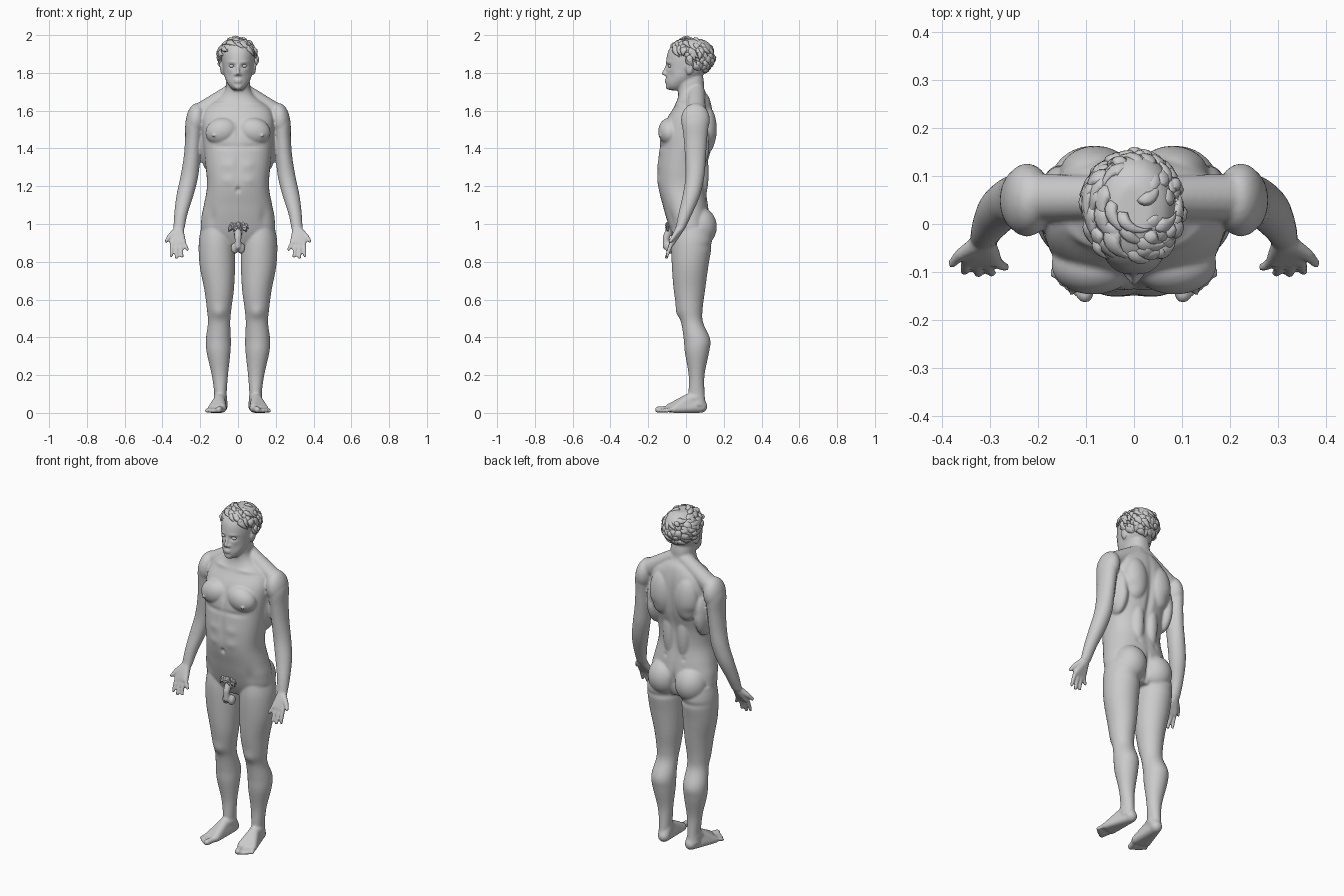
import bpy, bmesh, math, random
from mathutils import Vector, Matrix

random.seed(4)
cube = bpy.data.objects.get("Cube")
if cube:
    bpy.data.objects.remove(cube, do_unlink=True)

skin = bpy.data.materials.new("plain grey")
skin.use_nodes = True
GREY = (0.6, 0.6, 0.6, 1)
skin.diffuse_color = GREY
skin.node_tree.nodes["Principled BSDF"].inputs["Base Color"].default_value = GREY


def finish(bm, name):
    bmesh.ops.recalc_face_normals(bm, faces=bm.faces)
    mesh = bpy.data.meshes.new(name)
    bm.to_mesh(mesh)
    bm.free()
    mesh.materials.append(skin)
    for p in mesh.polygons:
        p.use_smooth = True
    ob = bpy.data.objects.new(name, mesh)
    bpy.context.collection.objects.link(ob)
    return ob


def skin_rings(bm, rings):
    """Bridge closed rings of points and cap both ends."""
    rows = [[bm.verts.new(p) for p in ring] for ring in rings]
    n = len(rows[0])
    for a, b in zip(rows, rows[1:]):
        for i in range(n):
            bm.faces.new((a[i], a[(i + 1) % n], b[(i + 1) % n], b[i]))
    bm.faces.new(rows[0][::-1])
    bm.faces.new(rows[-1])


def loft(bm, rows, side=1, power=1.0, steps=5, n=40):
    """Smooth stack of level ovals: height, centre x, centre y, half width, half depth."""
    pts = [rows[0]] + rows + [rows[-1]]
    path = []
    for k in range(1, len(pts) - 2):
        for s in range(steps):
            t = s / steps
            path.append([0.5 * (2 * b + (c - a) * t + (2 * a - 5 * b + 4 * c - d) * t * t
                                + (3 * b - a - 3 * c + d) * t ** 3)
                         for a, b, c, d in zip(*pts[k - 1:k + 3])])
    path.append(rows[-1])
    f = lambda v: math.copysign(abs(v) ** power, v)
    turn = [math.tau * i / n for i in range(n)]
    skin_rings(bm, [[(side * (x + rx * f(math.cos(a))), y + ry * f(math.sin(a)), z)
                     for a in turn] for z, x, y, rx, ry in path])


def hull(bm, balls, side=1):
    """Convex skin around balls given as x, y, z, radius."""
    tmp = bmesh.new()
    for x, y, z, r in balls:
        bmesh.ops.create_icosphere(tmp, subdivisions=3, radius=r,
                                   matrix=Matrix.Translation((side * x, y, z)))
    bmesh.ops.delete(tmp, geom=list(tmp.edges), context='EDGES_FACES')
    bmesh.ops.convex_hull(tmp, input=list(tmp.verts))
    new = {v: bm.verts.new(v.co) for v in tmp.verts if v.link_faces}
    for face in tmp.faces:
        bm.faces.new([new[v] for v in face.verts])
    tmp.free()


def blob(bm, at, size, side=1, tilt=0):
    m = (Matrix.Translation((side * at[0], at[1], at[2])) @ Matrix.Rotation(side * tilt, 4, 'Y')
         @ Matrix.Diagonal((*size, 1)))
    bmesh.ops.create_icosphere(bm, subdivisions=4, radius=1, matrix=m)


body = bmesh.new()

# Torso and neck
loft(body, [(.89, 0, .02, .1, .07), (.95, 0, .02, .188, .098), (1.03, 0, .01, .194, .114),
            (1.1, 0, -.003, .181, .12), (1.2, 0, -.022, .164, .126), (1.3, 0, -.02, .171, .13),
            (1.4, 0, -.003, .182, .138), (1.48, 0, .006, .188, .138), (1.56, 0, .022, .19, .122),
            (1.62, 0, .037, .165, .1), (1.67, 0, .04, .1, .083), (1.71, 0, .028, .068, .07),
            (1.76, 0, .024, .062, .07), (1.84, 0, .03, .05, .05)], power=.86)
# Skull and jaw
loft(body, [(1.708, 0, -.055, .024, .03), (1.73, 0, -.048, .046, .054), (1.77, 0, -.022, .068, .083),
            (1.82, 0, .01, .08, .114), (1.87, 0, .02, .087, .124), (1.92, 0, .026, .087, .118),
            (1.96, 0, .03, .068, .09), (1.98, 0, .03, .035, .05)], power=.95)
# Nose, lips and chin
hull(body, [(0, -.102, 1.842, .006), (0, -.122, 1.797, .008), (0, -.1, 1.79, .008)])
hull(body, [(-.013, -.106, 1.792, .008), (.013, -.106, 1.792, .008), (0, -.118, 1.796, .008)])
for z, w in ((1.763, .022), (1.752, .019)):
    blob(body, (0, -.102, z), (w, .012, .007))
blob(body, (0, -.092, 1.727), (.022, .016, .016))

for s in (1, -1):
    # Chest, back and shoulder masses
    blob(body, (.085, -.085, 1.49), (.088, .062, .072), s, .25)
    blob(body, (.13, -.143, 1.468), (.007, .007, .006), s)
    blob(body, (.08, .105, 1.5), (.075, .058, .13), s)
    blob(body, (.045, .07, 1.27), (.045, .05, .17), s)
    hull(body, [(.03, .055, 1.7, .045), (.07, .055, 1.665, .045), (.2, .055, 1.59, .05)], s)
    blob(body, (.223, .05, 1.55), (.052, .076, .09), s, -.12)
    blob(body, (.155, .045, 1.42), (.045, .08, .14), s)
    # Buttock
    blob(body, (.088, .07, .985), (.092, .093, .105), s)
    # Leg
    loft(body, [(.04, .095, .06, .035, .045), (.1, .093, .056, .033, .043), (.2, .096, .056, .043, .042),
                (.32, .103, .058, .063, .064), (.39, .104, .058, .066, .07), (.48, .1, .032, .059, .058),
                (.55, .1, .02, .065, .068), (.65, .1, .018, .078, .083), (.78, .109, .022, .094, .097),
                (.9, .112, .03, .096, .108), (.98, .11, .03, .085, .1)], s)
    # Foot and toes
    hull(body, [(.088, .08, .034, .033), (.093, .055, .08, .036), (.098, .01, .07, .03)], s)
    hull(body, [(.088, .08, .03, .03), (.098, .01, .07, .03), (.085, -.085, .026, .024),
                (.146, -.065, .018, .018)], s)
    for i in range(5):
        t = i / 4
        r = .011 + (.006 if i == 0 else 0)
        x, y = .086 + .063 * t, -.085 + .02 * t
        hull(body, [(x, y, .022, r), (x + .016, y - .063 + .025 * t * t, r, r)], s)
    # Arm
    loft(body, [(1.62, .212, .055, .035, .045), (1.55, .228, .05, .049, .07), (1.45, .236, .05, .044, .062),
                (1.35, .244, .05, .044, .055), (1.25, .258, .047, .047, .05), (1.15, .281, .028, .045, .046),
                (1.05, .303, -.005, .035, .036), (.97, .313, -.032, .029, .024)], s)
    # Palm, thumb and fingers
    hull(body, [(.312, -.033, .975, .023), (.348, -.073, .9, .014), (.287, -.078, .9, .013),
                (.335, -.055, .94, .018)], s)
    hull(body, [(.328, -.042, .965, .018), (.362, -.064, .935, .013)], s)
    hull(body, [(.362, -.064, .935, .013), (.379, -.082, .91, .01)], s)
    for x, tip, drop, low in ((.349, .354, .028, .832), (.328, .325, .032, .822),
                              (.307, .296, .03, .828), (.288, .268, .018, .865)):
        mid = ((x + tip) / 2, -.078 - drop * .4, (.9 + low) / 2, .011)
        hull(body, [(x, -.076, .9, .012), mid], s)
        hull(body, [mid, (tip, -.072 - drop, low, .009)], s)
    # Ear
    blob(body, (.089, .018, 1.823), (.009, .021, .034), s, .2)

# Plain anatomical groin forms
hull(body, [(0, -.085, .975, .02), (0, -.105, .93, .019)])
hull(body, [(0, -.105, .93, .019), (0, -.108, .88, .016)])
for s in (1, -1):
    blob(body, (.017, -.085, .872), (.021, .025, .03), s)

# Fuse all body parts into one even surface
figure = finish(body, "body")
fuse = figure.modifiers.new("fuse", 'REMESH')
fuse.mode, fuse.voxel_size = 'VOXEL', .0064
relax = figure.modifiers.new("relax", 'SMOOTH')
relax.factor, relax.iterations = .5, 4
bpy.context.view_layer.update()
mesh = bpy.data.meshes.new_from_object(figure.evaluated_get(bpy.context.evaluated_depsgraph_get()))
figure.modifiers.clear()
figure.data = mesh

# Sculpted dips and swellings: centre, reach, push along the surface normal
strokes = [((0, -.15, 1.18), (.01, .04, .014), -.012), ((0, .13, 1.38), (.018, .07, .2), -.011),
           ((0, -.15, 1.5), (.011, .05, .06), -.008), ((0, -.15, 1.31), (.014, .05, .08), -.004),
           ((0, .15, .97), (.012, .07, .07), -.02), ((.1, -.05, 1.635), (.06, .04, .011), .006),
           ((.1, -.04, .535), (.03, .04, .035), .008), ((.033, -.1, 1.836), (.017, .03, .011), -.011),
           ((.034, -.1, 1.856), (.022, .03, .006), .004), ((.05, -.085, 1.785), (.02, .03, .025), -.004),
           ((.14, -.1, 1.03), (.025, .05, .05), -.007), ((.085, -.15, 1.41), (.07, .04, .014), -.006),
           ((.1, .1, .885), (.07, .05, .016), -.008), ((.06, .13, 1.13), (.012, .04, .012), -.005),
           ((.13, .15, 1.43), (.05, .06, .03), -.006), ((.094, .018, 1.83), (.01, .009, .016), -.006),
           ((.055, -.14, 1.31), (.03, .05, .025), .004), ((.055, -.14, 1.23), (.03, .05, .025), .004)]
strokes += [((-c[0], c[1], c[2]), r, p) for c, r, p in strokes if c[0]]
moves = []
for v in mesh.vertices:
    x, y, z = v.co
    push = 0
    for (cx, cy, cz), (rx, ry, rz), amount in strokes:
        d = ((x - cx) / rx) ** 2 + ((y - cy) / ry) ** 2 + ((z - cz) / rz) ** 2
        if d < 6:
            push += amount * math.exp(-d)
    moves.append(v.co + v.normal * push)
for v, co in zip(mesh.vertices, moves):
    v.co = (co.x, co.y, max(co.z, 0))
for p in mesh.polygons:
    p.use_smooth = True

# Eyes
for s, label in ((1, "left"), (-1, "right")):
    eye = bmesh.new()
    blob(eye, (.033, -.083, 1.836), (.014, .013, .009), s)
    finish(eye, label + "_eye")


def lock(bm, path, outs, width, thick):
    """Flat tapering tuft that follows a path."""
    rings = []
    for i, (p, out) in enumerate(zip(path, outs)):
        along = (path[min(i + 1, len(path) - 1)] - path[max(i - 1, 0)]).normalized()
        across = along.cross(out).normalized()
        t = i / (len(path) - 1)
        w = .08 + math.sin(math.pi * (.22 + .78 * t)) * (1 - .3 * t)
        rings.append([p + across * width * w * math.cos(a) + out * thick * w * math.sin(a)
                      for a in (math.tau * k / 6 for k in range(6))])
    skin_rings(bm, rings)


# Swirling hair locks laid around the crown
hair = bmesh.new()
middle, size = Vector((-.003, .028, 1.885)), Vector((.098, .116, .096))
crown = Matrix.Rotation(-.45, 3, 'X')
for i in range(330):
    a, b = .1 + 2.1 * math.sqrt(random.random()), random.uniform(0, math.tau)
    reach, curl = random.uniform(.3, .5), random.uniform(.1, .6)
    lift = random.uniform(0, .012)
    path, outs = [], []
    for k in range(8):
        t = k / 7
        pa, pb = a + reach * t, b + curl * t * t / max(math.sin(a), .35)
        out = crown @ Vector((math.sin(pa) * math.cos(pb), math.sin(pa) * math.sin(pb), math.cos(pa)))
        path.append(middle + out * size + out * (lift * math.sin(t * 2.6)))
        outs.append(out)
    if all(p.z > 1.855 - .75 * p.y for p in path):
        lock(hair, path, outs, random.uniform(.014, .022), .009)
finish(hair, "hair")

# Short groin hair
tufts = bmesh.new()
for i in range(36):
    x, z = random.uniform(-.045, .045), random.uniform(.985, 1.015)
    path = [Vector((x * (1 + .3 * t), -.098 - .01 * math.sin(3 * t) + abs(x) * .25, z - .03 * t))
            for t in (k / 5 for k in range(6))]
    lock(tufts, path, [Vector((0, -1, 0))] * 6, .006, .005)
finish(tufts, "groin_hair")
